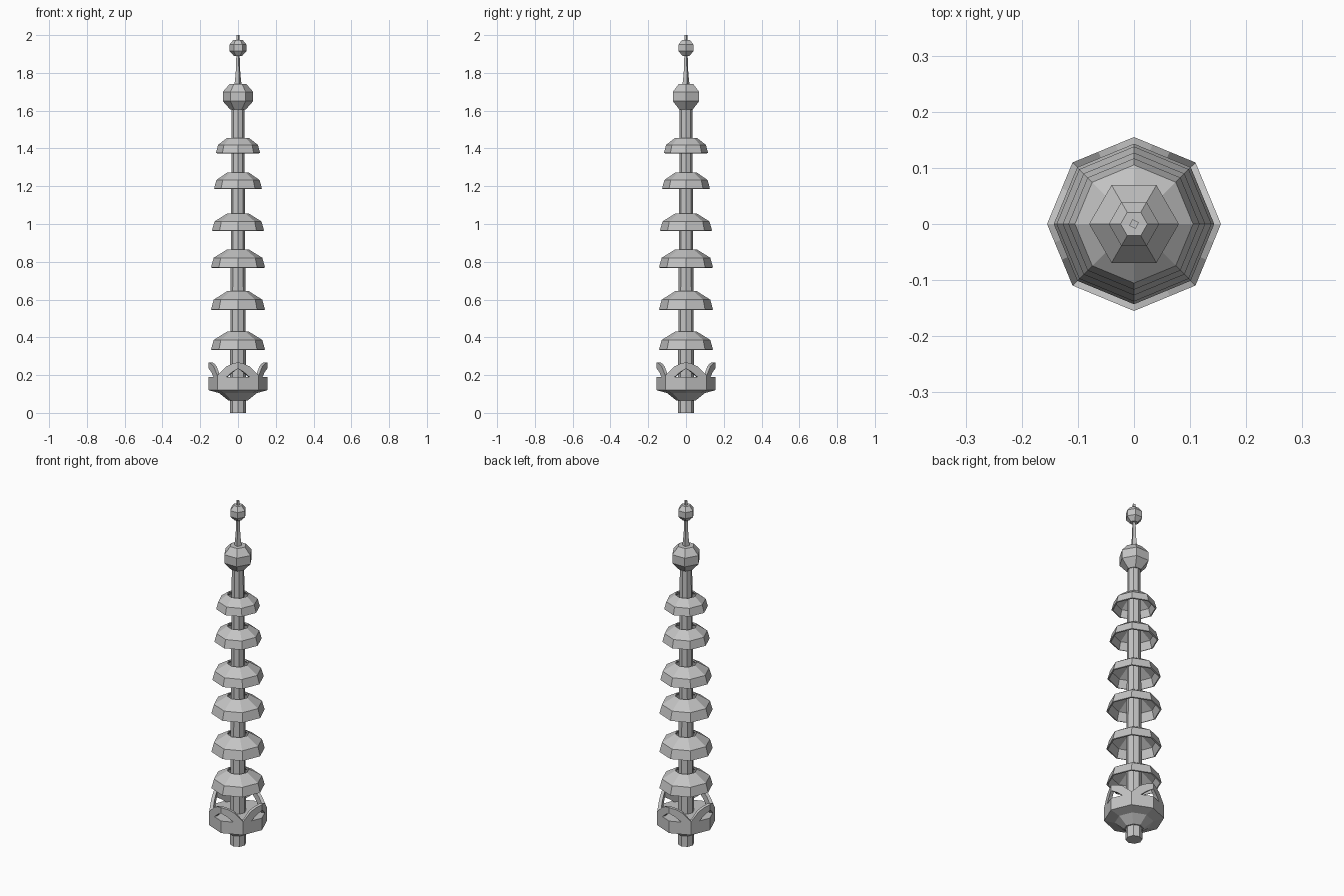
import bpy
import bmesh
from math import cos, sin, pi, radians

cube = bpy.data.objects.get("Cube")
if cube:
    bpy.data.objects.remove(cube, do_unlink=True)

# One plain stone colour
stone = bpy.data.materials.new("stone_grey")
stone.use_nodes = True
colour = (0.55, 0.55, 0.55, 1)
stone.diffuse_color = colour
stone.node_tree.nodes["Principled BSDF"].inputs["Base Color"].default_value = colour


def finish(name, bm, thickness=0):
    mesh = bpy.data.meshes.new(name)
    bm.to_mesh(mesh)
    bm.free()
    mesh.materials.append(stone)
    obj = bpy.data.objects.new(name, mesh)
    bpy.context.collection.objects.link(obj)
    if thickness:
        mod = obj.modifiers.new("shell", "SOLIDIFY")
        mod.thickness = thickness
        mod.offset = -1
        mod.use_even_offset = True
    return obj


def lathe(name, profile, sides=8, turn=0.0, closed=True, thickness=0):
    """Faceted turned part; the profile lists (radius, height) upwards."""
    bm = bmesh.new()
    rings = []
    for r, z in profile:
        angles = [turn + 2 * pi * i / sides for i in range(sides)]
        rings.append([bm.verts.new((r * cos(a), r * sin(a), z)) for a in angles])
    for low, high in zip(rings, rings[1:]):
        for i in range(sides):
            j = (i + 1) % sides
            bm.faces.new((low[i], low[j], high[j], high[i]))
    if closed:
        bm.faces.new(rings[0][::-1])
        bm.faces.new(rings[-1])
    return finish(name, bm, thickness)


# Central pole
lathe("pole", [(0.043, 0), (0.041, 0.4), (0.034, 1.5), (0.033, 1.62)])

# Base bowl
lathe("base_bowl", [(0.05, 0.065), (0.10, 0.105), (0.155, 0.12), (0.155, 0.19)])

# Crown of four arches around the bowl: (step from corner, underside, top)
half_arch = [(0, 0.188, 0.198), (0.42, 0.188, 0.245), (0.7, 0.215, 0.26), (1, 0.235, 0.268)]
bm = bmesh.new()
columns = []
for quarter in range(4):
    mid = quarter * pi / 2
    for side, steps in ((-1, half_arch), (1, half_arch[-2:0:-1])):
        corner = mid + side * pi / 4
        for u, low, high in steps:
            x = 0.155 * (cos(corner) * (1 - u) + cos(mid) * u)
            y = 0.155 * (sin(corner) * (1 - u) + sin(mid) * u)
            columns.append([bm.verts.new((x, y, z)) for z in (low, high)])
for a, b in zip(columns, columns[1:] + columns[:1]):
    bm.faces.new((a[0], b[0], b[1], a[1]))
finish("arch_crown", bm, 0.018)

# Six hollow roofs: (rim height, rim radius, roof height)
roofs = [(0.335, 0.143, 0.095), (0.547, 0.143, 0.097), (0.77, 0.143, 0.095),
         (0.965, 0.138, 0.09), (1.187, 0.127, 0.085), (1.376, 0.117, 0.08)]
for n, (z, r, h) in enumerate(roofs, 1):
    lathe(f"roof_{n}", [(r, z), (r * 0.9, z + h * 0.54), (0.058, z + h)],
          closed=False, thickness=0.007)

# Finial: large ball, flared spire, small ball and tip
lathe("large_ball", [(0.04, 1.605), (0.08, 1.65), (0.08, 1.70), (0.045, 1.74)], 6)
lathe("spire", [(0.02, 1.735), (0.013, 1.80), (0.009, 1.90)], 4, radians(20))
lathe("small_ball", [(0.022, 1.89), (0.045, 1.915), (0.045, 1.95), (0.024, 1.975)], 6)
lathe("tip", [(0.009, 1.97), (0.009, 2.0)], 4, radians(20))
